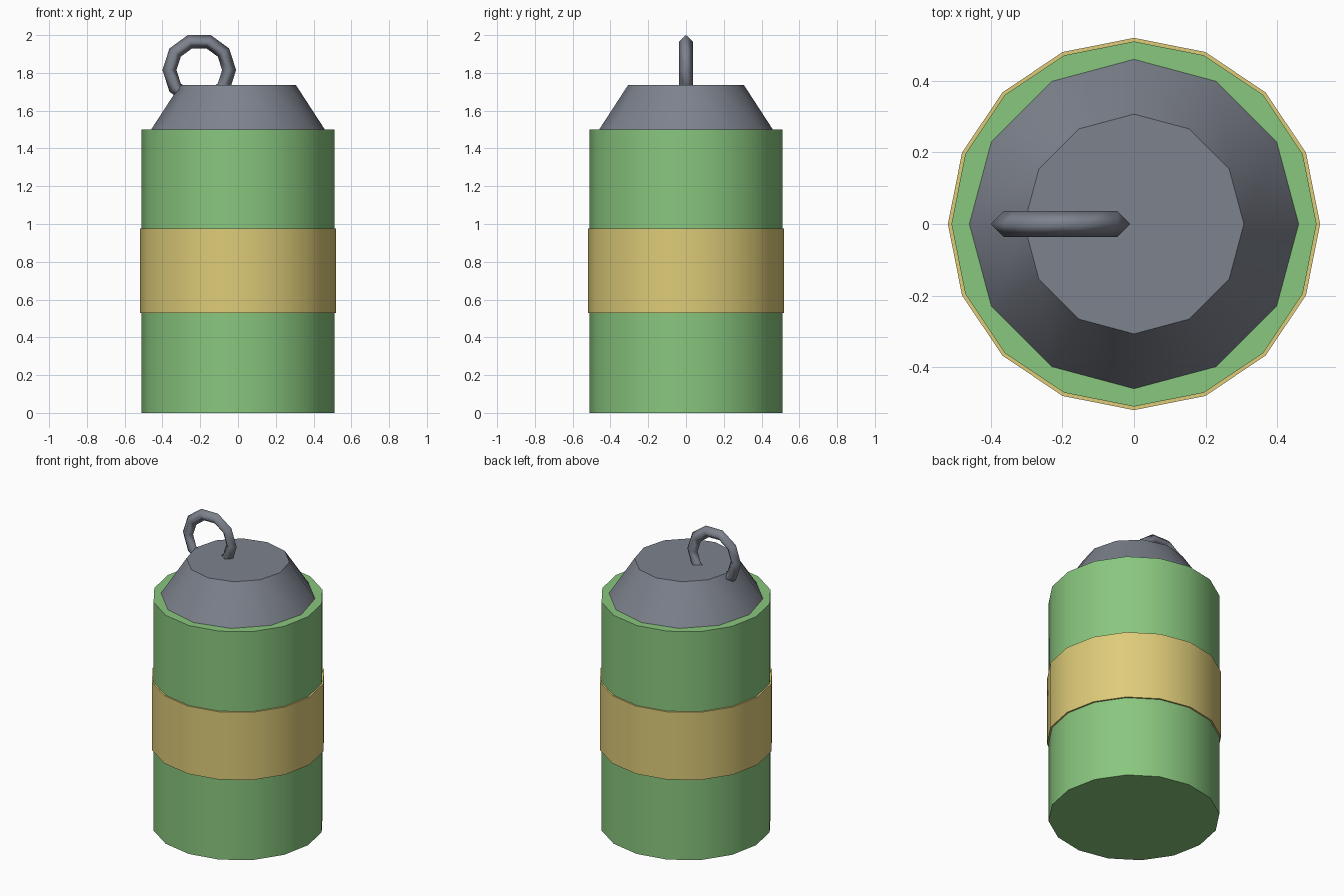
import bpy
import math

cube = bpy.data.objects.get("Cube")
if cube:
    bpy.data.objects.remove(cube, do_unlink=True)


def make_material(name, rgb):
    mat = bpy.data.materials.new(name)
    mat.use_nodes = True
    color = (*rgb, 1.0)
    mat.diffuse_color = color
    mat.node_tree.nodes["Principled BSDF"].inputs["Base Color"].default_value = color
    return mat


def finish(name, mat, angle):
    obj = bpy.context.object
    obj.name = name
    obj.data.materials.append(mat)
    bpy.ops.object.shade_smooth_by_angle(angle=math.radians(angle))
    return obj


def frustum(name, mat, sides, bottom_radius, top_radius, z0, z1):
    bpy.ops.mesh.primitive_cone_add(
        vertices=sides, radius1=bottom_radius, radius2=top_radius,
        depth=z1 - z0, location=(0, 0, (z0 + z1) / 2))
    return finish(name, mat, 40)


green = make_material("soft green", (0.25, 0.57, 0.21))
yellow = make_material("straw yellow", (0.73, 0.60, 0.19))
grey = make_material("slate grey", (0.205, 0.223, 0.266))

# Canister body, label band and tapered cap
frustum("body", green, 16, 0.51, 0.51, 0.0, 1.5)
frustum("band", yellow, 16, 0.52, 0.52, 0.53, 0.975)
frustum("cap", grey, 12, 0.46, 0.307, 1.5, 1.735)

# Pull ring standing upright, sunk into the cap
bpy.ops.mesh.primitive_torus_add(
    major_segments=10, minor_segments=4, major_radius=0.158, minor_radius=0.037,
    location=(-0.205, 0, 1.815), rotation=(math.pi / 2, 0, 0))
finish("pull_ring", grey, 180)
